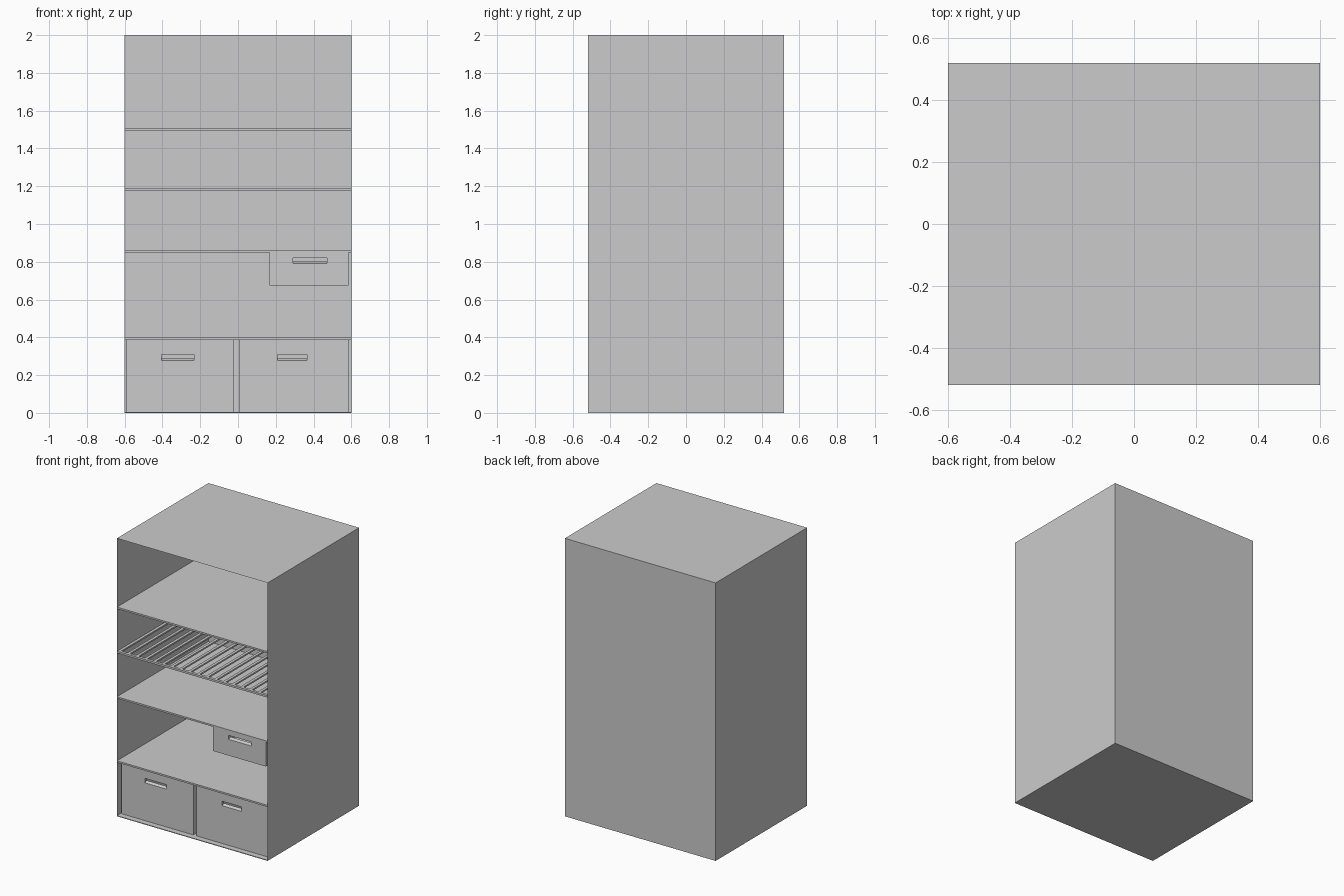
import bpy, bmesh

if "Cube" in bpy.data.objects:
    bpy.data.objects.remove(bpy.data.objects["Cube"])

HX, HY = 0.6, 0.52


def make_object(name, bm):
    mesh = bpy.data.meshes.new(name)
    bmesh.ops.recalc_face_normals(bm, faces=bm.faces)
    bm.to_mesh(mesh)
    bm.free()
    obj = bpy.data.objects.new(name, mesh)
    bpy.context.collection.objects.link(obj)
    return obj


def add_box(bm, x0, x1, y0, y1, z0, z1):
    verts = bmesh.ops.create_cube(bm, size=1)["verts"]
    for v in verts:
        v.co.x = x1 if v.co.x > 0 else x0
        v.co.y = y1 if v.co.y > 0 else y0
        v.co.z = z1 if v.co.z > 0 else z0
    return verts


def box(name, *dims):
    bm = bmesh.new()
    add_box(bm, *dims)
    return make_object(name, bm)


def cut(obj, cutter):
    """Boolean a cutter out of obj, bake the result and drop the cutter."""
    cutter.hide_render = True
    mod = obj.modifiers.new("cut", "BOOLEAN")
    mod.operation = "DIFFERENCE"
    mod.solver = "EXACT"
    mod.object = cutter
    deps = bpy.context.evaluated_depsgraph_get()
    baked = bpy.data.meshes.new_from_object(obj.evaluated_get(deps))
    obj.modifiers.clear()
    obj.data = baked
    bpy.data.objects.remove(cutter)


def drawer(name, x0, x1, y0, z0, z1, slot):
    """Open-topped bin with a finger slot whose sill slopes up inwards."""
    wall, y1 = 0.02, HY - 0.02
    obj = box(name, x0, x1, y0, y1, z0, z1)
    cut(obj, box("hollow_cutter", x0 + wall, x1 - wall, y0 + wall, y1 - wall,
                 z0 + wall, z1 + 0.1))
    sx0, sx1, sz0, sz1 = slot
    bm = bmesh.new()
    run = wall + 0.04
    for v in add_box(bm, sx0, sx1, y0 - 0.02, y0 - 0.02 + run, sz0, sz1):
        if v.co.z < sz1 - 1e-4:
            v.co.z = sz0 + 0.5 * (v.co.y - y0)
    cut(obj, make_object("slot_cutter", bm))


# cabinet shell: thin-skinned box, open at the front
bm = bmesh.new()
add_box(bm, -HX, HX, -HY, HY, 0, 2)
bm.normal_update()
bmesh.ops.delete(bm, geom=[f for f in bm.faces if f.normal.y < -0.5],
                 context="FACES_ONLY")
make_object("cabinet_shell", bm)
box("floor_plate", -HX, HX, -HY, HY, 0, 0.005)

# solid shelves
for name, z0, z1 in (("lower_shelf", 0.387, 0.399),
                     ("middle_shelf", 0.848, 0.86),
                     ("upper_shelf", 1.493, 1.505)):
    box(name, -HX, HX, -HY + 0.001, HY, z0, z1)

# slatted rack: front and back rails with bars running front to back
bm = bmesh.new()
z0, z1 = 1.174, 1.188
for y in (-HY + 0.001, HY - 0.021):
    add_box(bm, -HX, HX, y, y + 0.02, z0, z1)
count = 18
for i in range(count):
    x = -HX + 0.01 + i * (2 * HX - 0.02) / (count - 1)
    add_box(bm, x - 0.01, x + 0.01, -HY + 0.02, HY - 0.02, z0 + 0.002, z1 - 0.001)
make_object("slatted_rack", bm)

# drawers
drawer("left_drawer", -0.59, -0.02, -0.48, 0.006, 0.387, (-0.405, -0.233, 0.278, 0.31))
drawer("right_drawer", 0.005, 0.585, -0.48, 0.006, 0.387, (0.21, 0.365, 0.278, 0.31))
drawer("small_drawer", 0.167, 0.585, -0.52, 0.675, 0.859, (0.29, 0.47, 0.792, 0.82))
